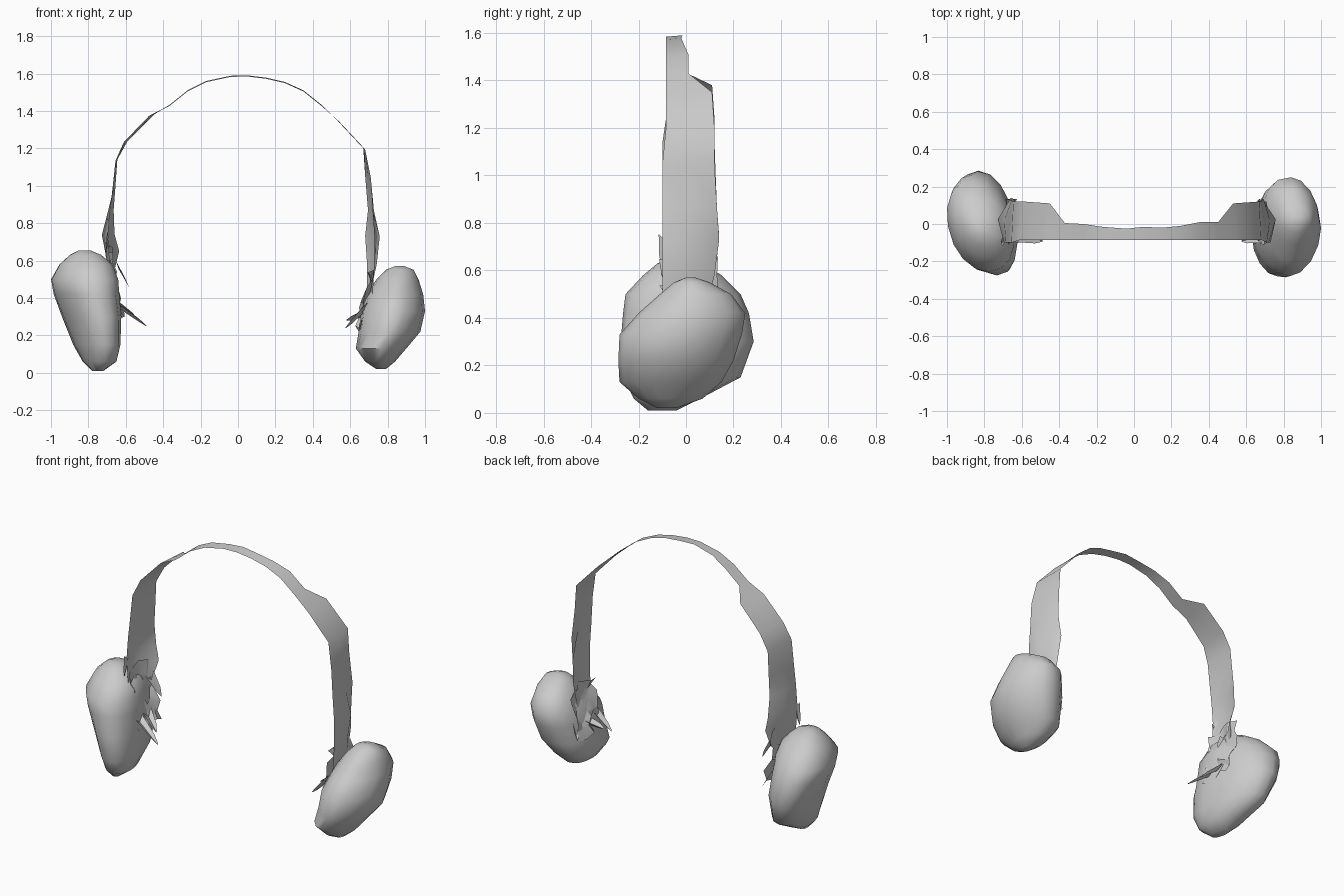
import bpy, bmesh, math, random

random.seed(4)
old = bpy.data.objects.get("Cube")
if old:
    bpy.data.objects.remove(old, do_unlink=True)

grey = bpy.data.materials.new("soft_grey")
grey.use_nodes = True
grey.diffuse_color = (0.6, 0.6, 0.6, 1)
grey.node_tree.nodes["Principled BSDF"].inputs["Base Color"].default_value = (0.6, 0.6, 0.6, 1)


def loft(name, rows, closed=False, angle=40):
    """Skin a list of equal-length point rows; closed rows get end caps."""
    bm = bmesh.new()
    grid = [[bm.verts.new(p) for p in row] for row in rows]
    n = len(rows[0])
    for a, b in zip(grid, grid[1:]):
        for i in range(n if closed else n - 1):
            j = (i + 1) % n
            bm.faces.new((a[i], a[j], b[j], b[i]))
    if closed:
        bm.faces.new(grid[0])
        bm.faces.new(grid[-1])
    bmesh.ops.recalc_face_normals(bm, faces=bm.faces)
    mesh = bpy.data.meshes.new(name)
    bm.to_mesh(mesh)
    bm.free()
    obj = bpy.data.objects.new(name, mesh)
    bpy.context.collection.objects.link(obj)
    mesh.materials.append(grey)
    bpy.ops.object.select_all(action="DESELECT")
    obj.select_set(True)
    bpy.context.view_layer.objects.active = obj
    bpy.ops.object.shade_smooth_by_angle(angle=math.radians(angle))


def power(v, p):
    return math.copysign(abs(v) ** p, v)


def ear_pad(name, side, sections, shear, roundness, inner_back, sides=16):
    """Sections: height, inner x, outer x, front y, back y."""
    rows = []
    for z, x_in, x_out, y_f, y_b in sections:
        xc, yc, hy = (x_in + x_out) / 2, (y_f + y_b) / 2, (y_b - y_f) / 2
        lean = shear * hy
        hx = math.sqrt(max(((x_out - x_in) / 2) ** 2 - lean ** 2, 0.0004))
        row = []
        for i in range(sides):
            t = 2 * math.pi * i / sides
            p = inner_back if sides / 4 < i < sides / 2 else roundness
            c, s = power(math.cos(t), p), power(math.sin(t), p)
            row.append((side * (xc + hx * c + lean * s), yc + hy * s, z))
        rows.append(row)
    loft(name, rows, closed=True, angle=50)


# Ear pads: lopsided cushions
ear_pad("left_ear_pad", 1, [
    (.02, .74, .79, -.12, -.04), (.06, .68, .84, -.20, .07),
    (.13, .63, .90, -.28, .15), (.22, .645, .975, -.285, .20),
    (.33, .66, 1.0, -.28, .235), (.42, .69, .99, -.20, .25),
    (.50, .74, .965, -.11, .19), (.55, .79, .94, -.05, .10),
    (.57, .84, .89, 0, .04)], 0, 1.1, .8)
ear_pad("right_ear_pad", -1, [
    (.01, .72, .78, -.16, -.04), (.06, .65, .83, -.22, .06),
    (.15, .63, .88, -.265, .23), (.30, .625, .94, -.275, .285),
    (.42, .635, .985, -.265, .265), (.50, .64, 1.0, -.255, .23),
    (.58, .67, .955, -.18, .15), (.63, .73, .90, -.12, .07),
    (.655, .79, .85, -.06, 0)], .18, .95, .95)

# Headband: thin ribbon, narrow over the crown and wide, bowed, down the sides
path = [  # back edge x, z, back edge y, front edge x
    (-.66, .55, .11, -.68), (-.635, .65, .13, -.69), (-.66, .74, .14, -.695),
    (-.665, .87, .13, -.685), (-.655, 1.0, .125, -.67), (-.645, 1.14, .12, -.655),
    (-.59, 1.24, .12, -.61), (-.45, 1.38, .11, -.475), (-.37, 1.43, .005, -.37),
    (-.27, 1.51, 0, -.27), (-.17, 1.56, -.015, -.17), (-.04, 1.588, -.025, -.04),
    (.05, 1.59, -.015, .05), (.15, 1.578, -.02, .15), (.25, 1.555, -.01, .25),
    (.35, 1.51, .01, .35), (.45, 1.43, .01, .45), (.53, 1.35, .11, .54),
    (.67, 1.2, .12, .68), (.68, 1.05, .12, .71), (.695, .87, .13, .72),
    (.68, .73, .14, .73), (.69, .58, .12, .73), (.69, .42, .08, .72)]
band = []
for x_b, z, y_b, x_f in path:
    bow = math.copysign(.06 * max(0, 1 - abs(z - .7) / .25), x_b)
    band.append([(x_f, -.085 if z > 1.15 else -.1, z - .006),
                 ((x_f + x_b) / 2 + bow, (y_b - .09) / 2, z - .003),
                 (x_b, y_b, z)])
loft("headband", band)


def crumple(name, side, x_top, x_low, z_top, z_low, rows=7, cols=5):
    """Creased sheet running from the band end down the pad's inner face."""
    sheet = []
    for r in range(rows):
        f = r / (rows - 1)
        sheet.append([(side * (x_top + (x_low - x_top) * f + random.uniform(-.025, .025)),
                       -.1 + .22 * c / (cols - 1) + random.uniform(-.015, .015),
                       z_top + (z_low - z_top) * f + random.uniform(-.02, .02))
                      for c in range(cols)])
    loft(name, sheet, angle=30)


crumple("left_creased_strap", 1, .71, .65, .54, .24)
crumple("right_creased_strap", -1, .69, .63, .66, .3)


def shard(name, base, tip, width):
    """Torn pointed flap, folded along its middle."""
    rows = []
    for f, w in ((0, 1), (.4, .8), (.75, .6), (1, .15)):
        x, y, z = (a + (b - a) * f for a, b in zip(base, tip))
        k = w * width
        rows.append([(x, y - k, z + k * .5), (x + k * .3, y, z - k * .4), (x, y + k, z + k * .6)])
    loft(name, rows, angle=30)


# Torn flaps around the strap ends
shards = [
    ((-.65, -.06, .36), (-.49, -.09, .25), .035), ((-.64, .02, .36), (-.54, -.03, .29), .04),
    ((-.65, .06, .57), (-.585, .08, .46), .04), ((-.70, -.09, .74), (-.71, -.10, .62), .025),
    ((.69, -.07, .36), (.575, -.09, .24), .03), ((.68, .02, .32), (.58, -.02, .28), .035),
    ((.70, .09, .38), (.66, .12, .24), .035)]
for i, (base, tip, width) in enumerate(shards):
    shard("torn_flap_%d" % (i + 1), base, tip, width)
